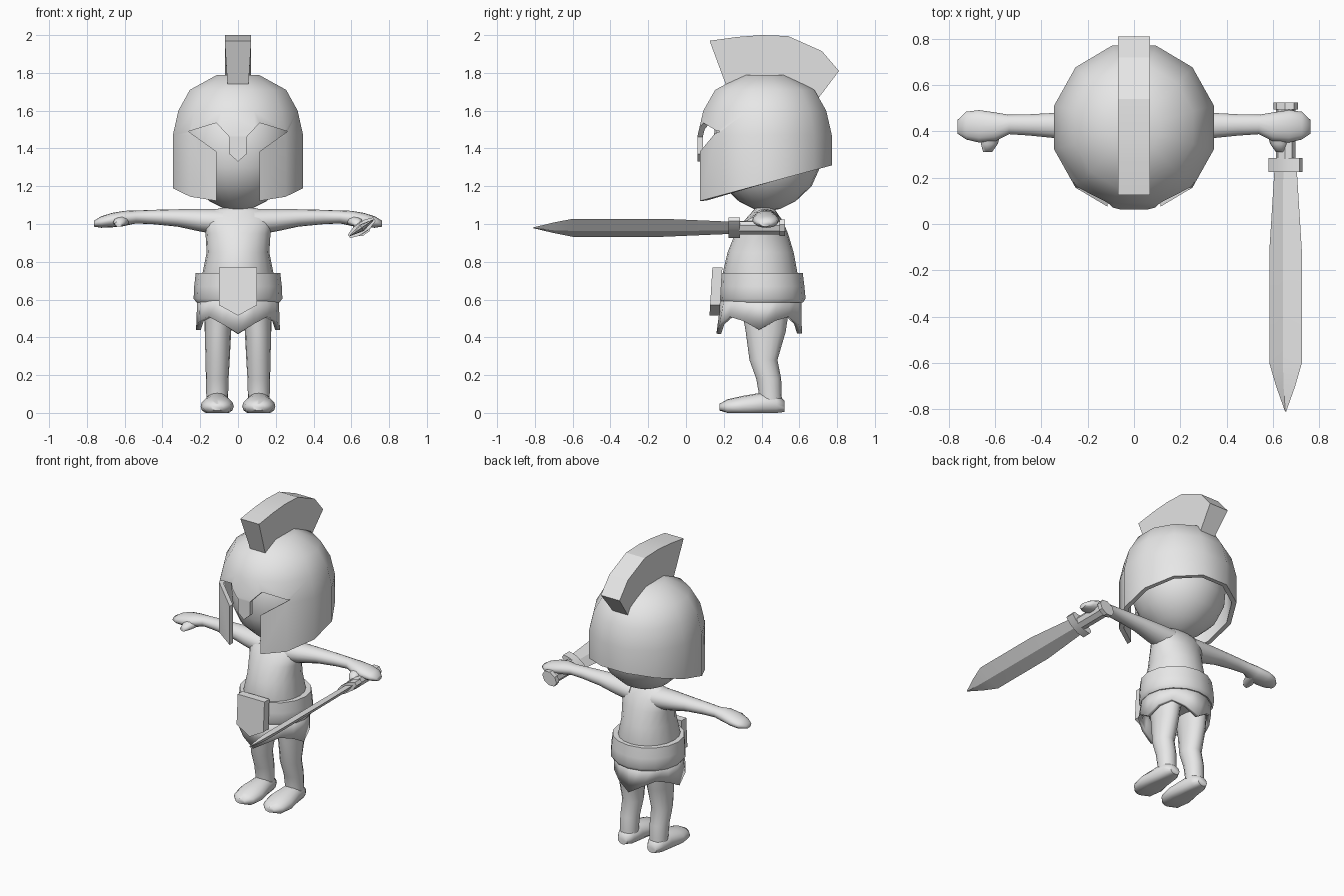
import bpy, bmesh
from math import sin, cos, pi, radians, atan2
from mathutils import Vector

cube = bpy.data.objects.get("Cube")
if cube:
    bpy.data.objects.remove(cube, do_unlink=True)

GREY = bpy.data.materials.new("plain_grey")
GREY.use_nodes = True
GREY.diffuse_color = (0.8, 0.8, 0.8, 1)
GREY.node_tree.nodes["Principled BSDF"].inputs["Base Color"].default_value = (0.8, 0.8, 0.8, 1)

OTHER = {"x": (1, 2), "y": (0, 2), "z": (0, 1)}
INDEX = {"x": 0, "y": 1, "z": 2}


def activate(ob):
    bpy.ops.object.select_all(action="DESELECT")
    ob.select_set(True)
    bpy.context.view_layer.objects.active = ob


def finish(name, bm, angle=40):
    """Turn a bmesh into a shaded object."""
    bmesh.ops.recalc_face_normals(bm, faces=bm.faces)
    mesh = bpy.data.meshes.new(name)
    bm.to_mesh(mesh)
    bm.free()
    mesh.materials.append(GREY)
    ob = bpy.data.objects.new(name, mesh)
    bpy.context.collection.objects.link(ob)
    activate(ob)
    bpy.ops.object.shade_smooth_by_angle(angle=radians(angle))
    return ob


def point(axis, t, a, b):
    p = Vector((0, 0, 0))
    p[INDEX[axis]] = t
    i, j = OTHER[axis]
    p[i], p[j] = a, b
    return p


def loft(axis, rings, n=16, phase=0.0, side=1, caps=True):
    """Skin elliptical rings (position, centre a, centre b, radius a, radius b)."""
    bm = bmesh.new()
    loops = []
    for t, ca, cb, ra, rb in rings:
        loop = []
        for k in range(n):
            ang = phase + 2 * pi * k / n
            p = point(axis, t, ca + ra * cos(ang), cb + rb * sin(ang))
            p.x *= side
            loop.append(bm.verts.new(p))
        loops.append(loop)
    for low, high in zip(loops, loops[1:]):
        for k in range(n):
            m = (k + 1) % n
            bm.faces.new((low[k], low[m], high[m], high[k]))
    if caps:
        bm.faces.new(loops[0])
        bm.faces.new(loops[-1])
    return bm


def prism(axis, outline, start, end):
    """Extrude a flat outline along an axis."""
    bm = bmesh.new()
    a = [bm.verts.new(point(axis, start, *p)) for p in outline]
    b = [bm.verts.new(point(axis, end, *p)) for p in outline]
    bm.faces.new(a)
    bm.faces.new(b)
    for k in range(len(a)):
        m = (k + 1) % len(a)
        bm.faces.new((a[k], a[m], b[m], b[k]))
    return bm


def apply_modifier(ob, kind, **settings):
    mod = ob.modifiers.new(kind.lower(), kind)
    for key, value in settings.items():
        setattr(mod, key, value)
    activate(ob)
    bpy.ops.object.modifier_apply(modifier=mod.name)


# Head
finish("head", loft("z", [(z, 0, 0.43, r, r) for r, z in (
    (0.02, 1.07), (0.07, 1.08), (0.15, 1.12), (0.235, 1.2), (0.28, 1.3),
    (0.29, 1.42), (0.27, 1.55), (0.18, 1.67), (0.04, 1.72))], n=24), 60)

# Helmet shell, open below along a sloping rim
bm = loft("z", [(z, 0, 0.417, r, r * 1.03) for r, z in (
    (0.357, 1.0), (0.357, 1.47), (0.327, 1.6), (0.264, 1.71), (0.114, 1.79))],
    n=12, phase=pi / 12)
bmesh.ops.bisect_plane(bm, geom=bm.verts[:] + bm.edges[:] + bm.faces[:],
                       plane_co=(0, 0.085, 1.125), plane_no=(0, -0.185, 0.685),
                       clear_inner=True)
helmet = finish("helmet", bm)
apply_modifier(helmet, "SOLIDIFY", thickness=0.03, offset=-1)

# Eye openings and the gap between the cheek guards
half = [(0.115, 1.0), (0.115, 1.385), (0.262, 1.49), (0.115, 1.535),
        (0.045, 1.46), (0.045, 1.37)]
outline = half + [(0, 1.33)] + [(-x, z) for x, z in reversed(half)]
cutter = finish("face_cutter", prism("y", outline, -0.2, 0.35))
cutter.hide_render = True
apply_modifier(helmet, "BOOLEAN", operation="DIFFERENCE", object=cutter, solver="EXACT")
bpy.data.objects.remove(cutter, do_unlink=True)
activate(helmet)
bpy.ops.object.shade_smooth_by_angle(angle=radians(40))

# Crest, narrower towards the helmet
bm = prism("x", [(0.21, 1.74), (0.125, 1.97), (0.27, 1.99), (0.4, 2.0), (0.54, 1.995),
                 (0.72, 1.915), (0.81, 1.81), (0.70, 1.665), (0.58, 1.73), (0.42, 1.76)],
           -0.07, 0.07)
for v in bm.verts:
    if v.co.z < 1.77:
        v.co.x *= 0.8
finish("crest", bm, 20)

# Torso
finish("torso", loft("z", [
    (0.52, 0, 0.4, 0.17, 0.17), (0.73, 0, 0.392, 0.19, 0.2),
    (0.85, 0, 0.395, 0.166, 0.175), (0.95, 0, 0.4, 0.172, 0.14),
    (1.02, 0, 0.41, 0.185, 0.1), (1.07, 0, 0.415, 0.16, 0.06),
    (1.09, 0, 0.415, 0.06, 0.045)], n=20), 60)

for side, label in ((1, "left"), (-1, "right")):
    # Arm and hand
    finish(label + "_arm", loft("x", [
        (0.08, 0.415, 1.01, 0.085, 0.07), (0.2, 0.42, 1.02, 0.072, 0.06),
        (0.32, 0.425, 1.032, 0.056, 0.046), (0.45, 0.428, 1.037, 0.046, 0.038),
        (0.54, 0.43, 1.037, 0.042, 0.034), (0.6, 0.42, 1.03, 0.062, 0.04),
        (0.67, 0.422, 1.02, 0.07, 0.038), (0.725, 0.425, 1.01, 0.06, 0.03),
        (0.762, 0.42, 1.002, 0.03, 0.016)], side=side), 60)
    finish(label + "_thumb", loft("y", [
        (0.42, 0.605, 1.02, 0.04, 0.03), (0.345, 0.625, 1.01, 0.036, 0.024),
        (0.312, 0.632, 1.0, 0.02, 0.014)], n=10, side=side), 60)
    # Leg and foot
    finish(label + "_leg", loft("z", [
        (0.58, 0.1, 0.42, 0.08, 0.13), (0.43, 0.106, 0.422, 0.07, 0.106),
        (0.28, 0.108, 0.41, 0.064, 0.074), (0.18, 0.11, 0.438, 0.06, 0.066),
        (0.1, 0.11, 0.446, 0.058, 0.06), (0.03, 0.11, 0.45, 0.056, 0.06)], side=side), 60)
    bm = loft("y", [
        (0.522, 0.11, 0.035, 0.035, 0.03), (0.48, 0.11, 0.045, 0.06, 0.055),
        (0.4, 0.11, 0.045, 0.068, 0.062), (0.3, 0.11, 0.035, 0.088, 0.055),
        (0.22, 0.11, 0.03, 0.074, 0.042), (0.178, 0.11, 0.03, 0.035, 0.018)], side=side)
    for v in bm.verts:
        v.co.z = max(v.co.z, 0)
    finish(label + "_foot", bm, 60)

# Belt
finish("belt", loft("z", [
    (0.585, 0, 0.405, 0.22, 0.215), (0.605, 0, 0.405, 0.235, 0.228),
    (0.67, 0, 0.403, 0.232, 0.224), (0.74, 0, 0.4, 0.224, 0.218)]), 40)

# Skirt of four rounded flaps
bm = loft("z", [(0.42, 0, 0.387, 0.222, 0.226), (0.62, 0, 0.4, 0.215, 0.212)], caps=False)
for v in bm.verts:
    if v.co.z < 0.5:
        ang = atan2(v.co.y - 0.387, v.co.x)
        v.co.z += 0.085 * abs(sin(2 * ang)) ** 1.4 + 0.02 * abs(cos(ang)) ** 4
skirt = finish("skirt", bm)
apply_modifier(skirt, "SOLIDIFY", thickness=0.025, offset=-1)

# Front plate, leaning slightly
bm = prism("y", [(-0.1, 0.77), (0.1, 0.77), (0.1, 0.57), (0, 0.515), (-0.1, 0.57)], 0.132, 0.185)
for v in bm.verts:
    v.co.y += (v.co.z - 0.64) * 0.06
finish("front_plate", bm, 20)

# Sword, with all its parts rolled about its length
sword = [
    ("sword_blade", [(0.25, 0, 0, 0.057, 0.018), (-0.12, 0, 0, 0.085, 0.02),
                     (-0.6, 0, 0, 0.085, 0.02), (-0.7, 0, 0, 0.05, 0.016),
                     (-0.81, 0, 0, 0.003, 0.002)], 4, 0),
    ("sword_guard", [(0.225, 0, 0, 0.088, 0.03), (0.285, 0, 0, 0.088, 0.03)], 8, pi / 8),
    ("sword_grip", [(0.28, 0, 0, 0.045, 0.034), (0.51, 0, 0, 0.045, 0.034)], 8, pi / 8),
    ("sword_pommel", [(0.495, 0, 0, 0.058, 0.042), (0.525, 0, 0, 0.058, 0.042)], 8, pi / 8)]
for name, rings, n, phase in sword:
    part = finish(name, loft("y", rings, n=n, phase=phase), 25)
    part.rotation_euler.y = radians(-34)
    part.location = (0.655, 0, 0.98)
